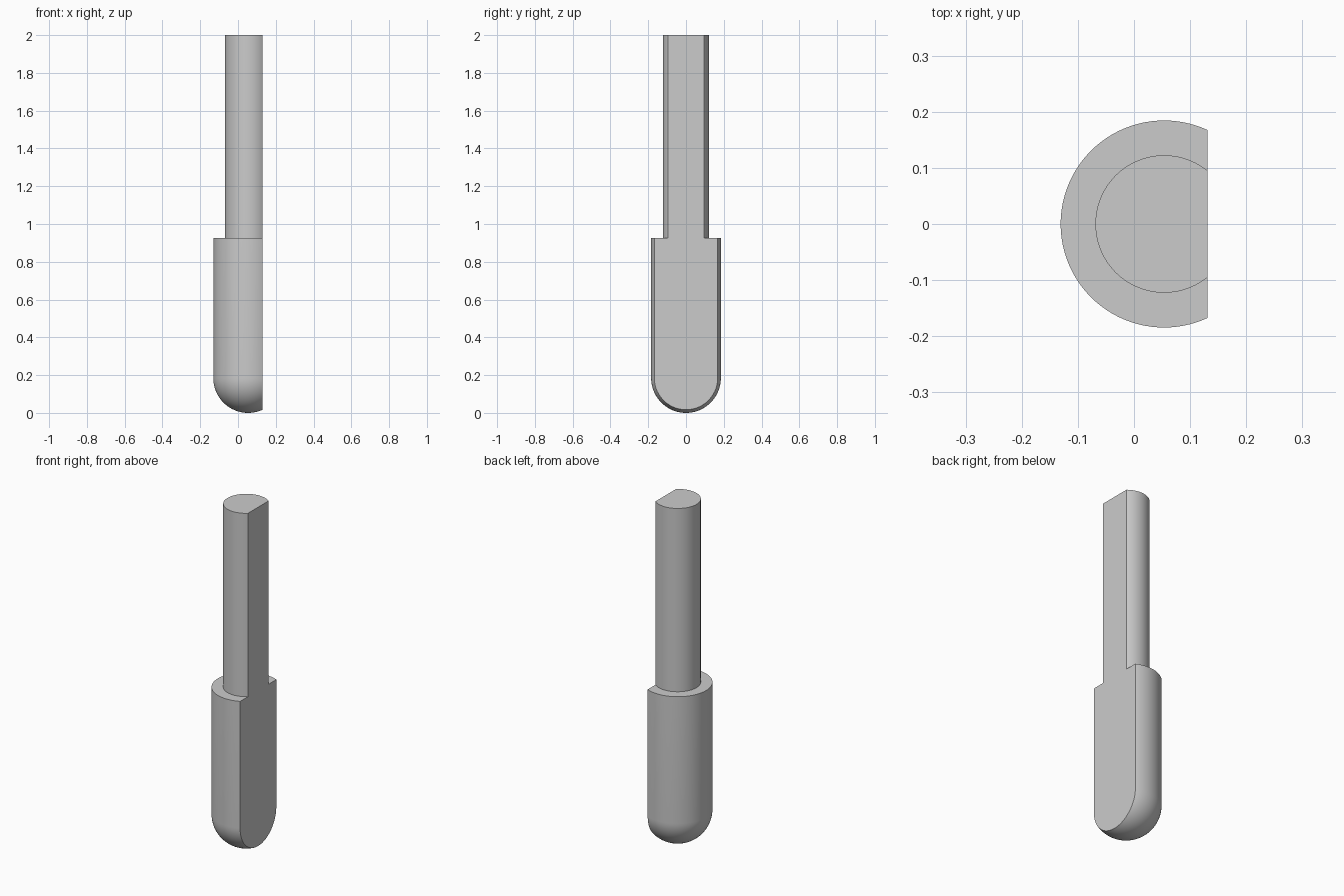
import bpy, bmesh, math

cube = bpy.data.objects.get("Cube")
if cube:
    bpy.data.objects.remove(cube, do_unlink=True)

AXIS_X = 0.0537      # centre line of the pin
FLAT_X = 0.1308      # plane of the flat side
BODY_R, SHAFT_R = 0.1845, 0.1225
STEP_Z, TOP_Z = 0.927, 2.0
SIDES, DOME_STEPS = 96, 20

grey = bpy.data.materials.new("plain grey")
grey.use_nodes = True
colour = (0.6, 0.6, 0.6, 1)
grey.diffuse_color = colour
grey.node_tree.nodes["Principled BSDF"].inputs["Base Color"].default_value = colour

# Half profile: rounded tip, wide body, shoulder, narrow shaft
angles = [i / DOME_STEPS * math.pi / 2 for i in range(DOME_STEPS + 1)]
profile = [(BODY_R * math.sin(a), BODY_R * (1 - math.cos(a))) for a in angles]
profile += [(BODY_R, STEP_Z), (SHAFT_R, STEP_Z), (SHAFT_R, TOP_Z), (0, TOP_Z)]

# Turn the profile around the centre line
bm = bmesh.new()
verts = [bm.verts.new((AXIS_X - r, 0, z)) for r, z in profile]
edges = [bm.edges.new(pair) for pair in zip(verts, verts[1:])]
bmesh.ops.spin(bm, geom=verts + edges, cent=(AXIS_X, 0, 0), axis=(0, 0, 1),
               angle=math.tau, steps=SIDES, use_duplicate=False)
bmesh.ops.remove_doubles(bm, verts=bm.verts, dist=1e-5)

# Slice off one side and close it with a flat face
cut = bmesh.ops.bisect_plane(bm, geom=bm.verts[:] + bm.edges[:] + bm.faces[:],
                             plane_co=(FLAT_X, 0, 0), plane_no=(1, 0, 0),
                             clear_outer=True)
rim = [e for e in cut["geom_cut"] if isinstance(e, bmesh.types.BMEdge)]
bmesh.ops.contextual_create(bm, geom=rim)
bmesh.ops.recalc_face_normals(bm, faces=bm.faces)

mesh = bpy.data.meshes.new("flat_sided_pin")
bm.to_mesh(mesh)
bm.free()
mesh.materials.append(grey)
pin = bpy.data.objects.new("flat_sided_pin", mesh)
bpy.context.collection.objects.link(pin)

# Smooth round walls, crisp shoulder and flat
bpy.ops.object.select_all(action="DESELECT")
pin.select_set(True)
bpy.context.view_layer.objects.active = pin
bpy.ops.object.shade_smooth_by_angle(angle=math.radians(20))
